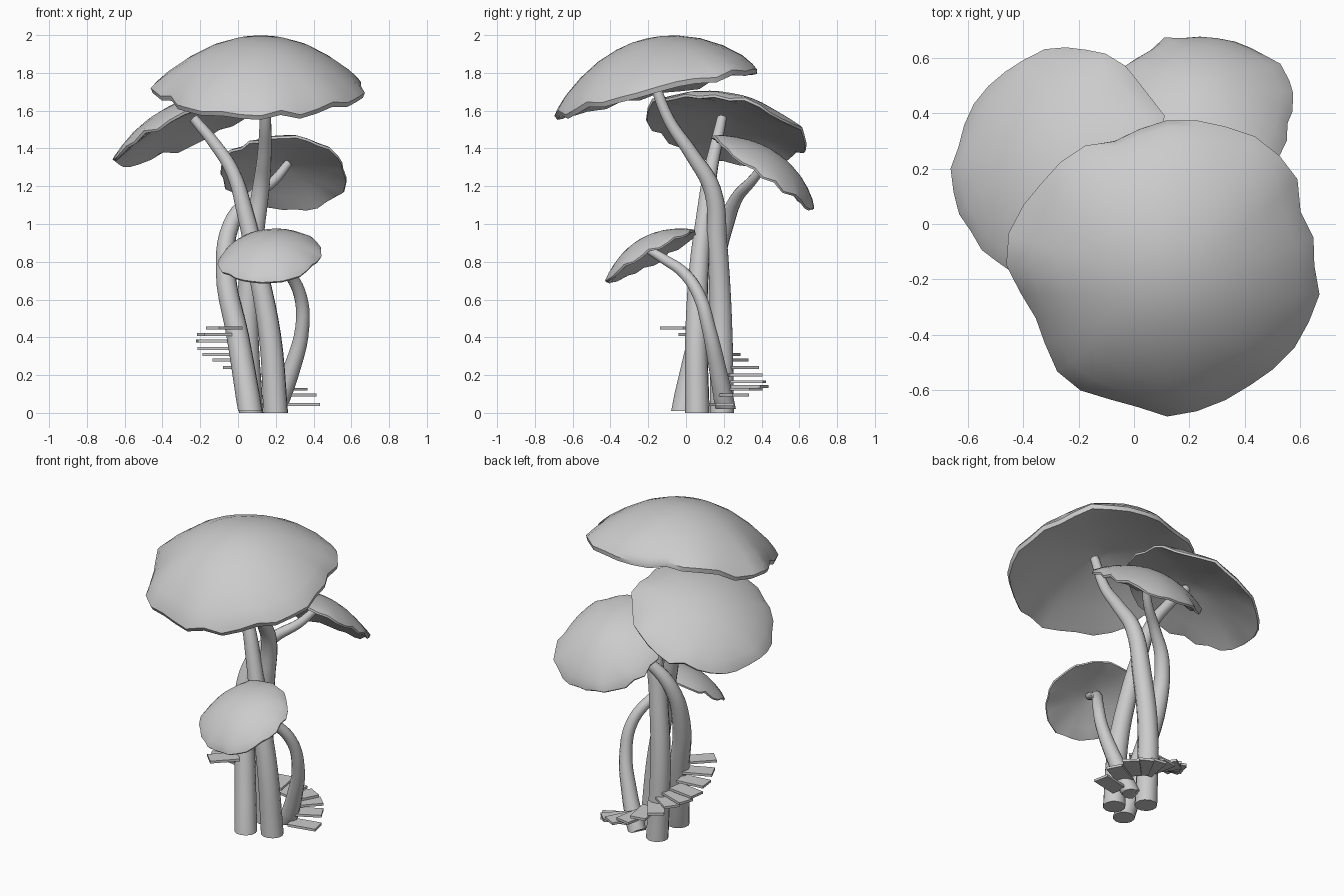
import bpy, bmesh, random
from math import sin, cos, pi, radians
from mathutils import Vector

if "Cube" in bpy.data.objects:
    bpy.data.objects.remove(bpy.data.objects["Cube"])

random.seed(4)
SEG = 32


def finish(ob, angle=40):
    bpy.ops.object.select_all(action='DESELECT')
    ob.select_set(True)
    bpy.context.view_layer.objects.active = ob
    if ob.type == 'CURVE':
        bpy.ops.object.convert(target='MESH')
    bpy.ops.object.shade_smooth_by_angle(angle=radians(angle))


def mesh_object(name, bm):
    bmesh.ops.recalc_face_normals(bm, faces=bm.faces)
    me = bpy.data.meshes.new(name)
    bm.to_mesh(me)
    bm.free()
    ob = bpy.data.objects.new(name, me)
    bpy.context.collection.objects.link(ob)
    return ob


# Cap: lathed dome with a ragged rim and hollow underside, tilted along its normal
def cap(name, centre, normal, radius, height, rim=None):
    prof = [(.15, .98), (.3, .92), (.5, .78), (.7, .56), (.87, .31), (.96, .13),
            (1, .02), (.985, -.07), (.93, -.04), (.7, .15), (.4, .31), (.12, .43)]
    if rim is None:
        rim = [1 + random.uniform(-.045, .035) for _ in range(16)]
    jag = [random.choice((-.022, 0, .022)) for _ in range(SEG)]
    lift = [random.uniform(-.04, .04) * radius for _ in range(SEG)]

    bm = bmesh.new()
    rings = []
    for u, h in prof:
        k, edge = u ** 3, u ** 8
        ring = []
        for i in range(SEG):
            a = 2 * pi * i / SEG
            wave = (rim[i // 2] + rim[(i + 1) // 2 % 16]) / 2 - 1
            r = radius * u * (1 + wave * k + jag[i] * edge)
            ring.append(bm.verts.new((r * cos(a), r * sin(a), h * height + lift[i] * edge)))
        rings.append(ring)
    for p, q in zip(rings, rings[1:]):
        for i in range(SEG):
            j = (i + 1) % SEG
            bm.faces.new((p[i], p[j], q[j], q[i]))
    for ring, h in ((rings[0], 1), (rings[-1], .46)):
        tip = bm.verts.new((0, 0, h * height))
        for i in range(SEG):
            bm.faces.new((ring[i], ring[(i + 1) % SEG], tip))
    ob = mesh_object(name, bm)
    ob.location = centre
    ob.rotation_mode = 'QUATERNION'
    ob.rotation_quaternion = Vector((0, 0, 1)).rotation_difference(Vector(normal).normalized())
    finish(ob)


# Stem: tapered tube through a few points (x, y, z, radius), foot cut level
def stem(name, pts):
    cu = bpy.data.curves.new(name, 'CURVE')
    cu.dimensions = '3D'
    cu.bevel_depth = 1
    cu.bevel_resolution = 4
    cu.resolution_u = 5
    cu.use_fill_caps = True
    sp = cu.splines.new('BEZIER')
    sp.bezier_points.add(len(pts) - 1)
    for bp, (x, y, z, r) in zip(sp.bezier_points, pts):
        bp.co = (x, y, z)
        bp.radius = r
        bp.handle_left_type = bp.handle_right_type = 'AUTO'
    ob = bpy.data.objects.new(name, cu)
    bpy.context.collection.objects.link(ob)
    finish(ob)
    for v in bpy.context.object.data.vertices:
        if v.co.z < .032:
            v.co.z = pts[0][2]


# Caps
big_rim = [r / .55 for r in (.54, .53, .57, .56, .54, .495, .54, .57,
                             .565, .51, .57, .55, .55, .545, .55, .55)]
cap("large_cap", (.12, -.145, 1.705), (0, -.23, 1), .555, .285, big_rim)
cap("left_cap", (-.265, .215, 1.505), (-.44, .2, 1), .43, .14)
cap("back_cap", (.24, .415, 1.265), (.03, .72, 1), .335, .13)
cap("small_front_cap", (.17, -.185, .825), (-.13, -.58, 1), .275, .11)

# Stems
stem("large_stem", [(.07, .19, .0, .066), (.05, .185, .5, .06), (.08, .165, .9, .055),
                    (.12, .14, 1.18, .047), (.14, .03, 1.37, .038), (.145, -.09, 1.55, .031),
                    (.145, -.18, 1.78, .026)])
stem("left_stem", [(.2, .06, .0, .066), (.17, .055, .4, .06), (.1, .07, .78, .052),
                   (.04, .1, 1.05, .045), (-.03, .13, 1.28, .037), (-.12, .16, 1.42, .032),
                   (-.235, .19, 1.56, .026)])
stem("back_stem", [(.065, -.015, .01, .066), (0, .07, .4, .06), (-.065, .14, .75, .053),
                   (-.035, .21, 1.0, .044), (.07, .27, 1.14, .034), (.19, .35, 1.23, .027),
                   (.265, .42, 1.32, .022)])
stem("small_front_stem", [(.2, .21, .02, .055), (.28, .17, .22, .046), (.34, .12, .45, .037),
                          (.33, .07, .62, .034), (.27, -.01, .74, .031), (.21, -.11, .81, .027),
                          (.17, -.2, .865, .022)])

# Spiral of plank steps round the base: height, angle, outer reach
steps = [(.045, 12, .32), (.095, 28, .32), (.125, 46, .32), (.14, 62, .31), (.165, 80, .28),
         (.2, 100, .26), (.24, 124, .265), (.28, 145, .265), (.31, 160, .30), (.34, 172, .32),
         (.38, 187, .33), (.415, 204, .335), (.45, 225, .345)]
for n, (z, ang, reach) in enumerate(steps):
    bm = bmesh.new()
    bmesh.ops.create_cube(bm, size=1)
    bmesh.ops.scale(bm, vec=(.175, .098, .015), verts=bm.verts)
    ob = mesh_object("step_%02d" % (n + 1), bm)
    a = radians(ang)
    mid = reach - .0875
    ob.location = (.11 + mid * cos(a), .14 + mid * sin(a), z)
    ob.rotation_euler.z = a
